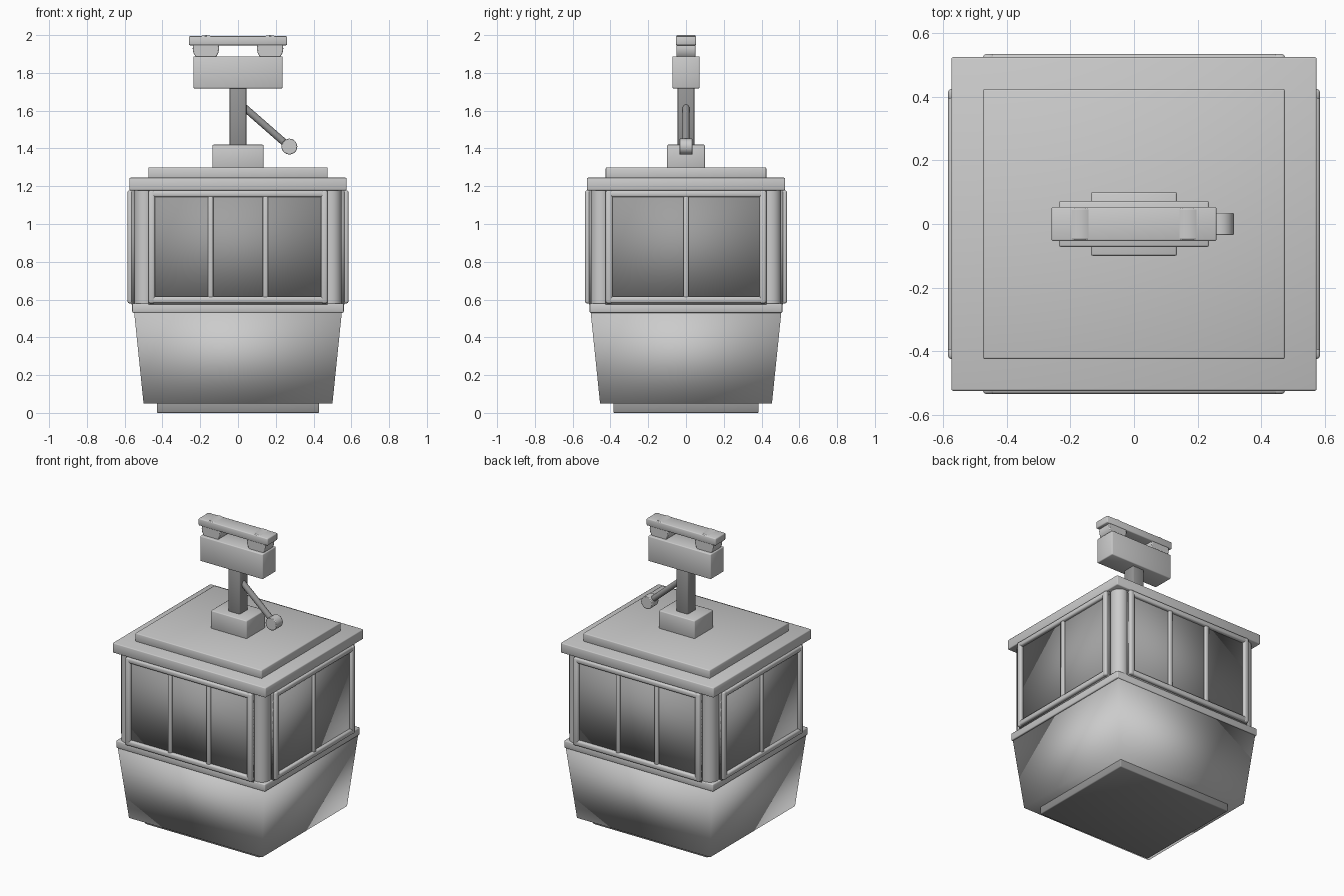
import bpy, bmesh
from math import radians
from mathutils import Vector

if "Cube" in bpy.data.objects:
    bpy.data.objects.remove(bpy.data.objects["Cube"])


def material(name, value):
    mat = bpy.data.materials.new(name)
    mat.diffuse_color = (value, value, value, 1)
    mat.use_nodes = True
    mat.node_tree.nodes["Principled BSDF"].inputs["Base Color"].default_value = mat.diffuse_color
    return mat


DARK = material("dark_metal", 0.3)
GLASS = material("tinted_glass", 0.35)


def add_object(name, bm, bevel=0.0, angle=180, mat=None):
    mesh = bpy.data.meshes.new(name)
    bmesh.ops.recalc_face_normals(bm, faces=bm.faces)
    for f in bm.faces:
        f.smooth = True
    bm.to_mesh(mesh)
    bm.free()
    obj = bpy.data.objects.new(name, mesh)
    bpy.context.collection.objects.link(obj)
    if mat:
        mesh.materials.append(mat)
    if bevel:
        mod = obj.modifiers.new("bevel", 'BEVEL')
        mod.width = bevel
        mod.segments = 2
    if angle < 180:
        bpy.context.view_layer.objects.active = obj
        obj.select_set(True)
        bpy.ops.object.shade_smooth_by_angle(angle=radians(angle))
        obj.select_set(False)
    return obj


def block(name, hx, hy, z0, z1, top=None, center=(0, 0), bevel=0.006, mat=None):
    """Box given half sizes; top gives other half sizes for a taper."""
    tx, ty = top or (hx, hy)
    cx, cy = center
    bm = bmesh.new()
    bmesh.ops.create_cube(bm, size=2)
    for v in bm.verts:
        up = v.co.z > 0
        v.co = ((tx if up else hx) * v.co.x + cx,
                (ty if up else hy) * v.co.y + cy, z1 if up else z0)
    return add_object(name, bm, bevel, mat=mat)


def rod(name, a, b, r, sides=16, bevel=0.0, mat=None):
    """Cylinder running from a to b."""
    a, b = Vector(a), Vector(b)
    bm = bmesh.new()
    bmesh.ops.create_cone(bm, cap_ends=True, segments=sides, radius1=r,
                          radius2=r, depth=(b - a).length)
    rot = (b - a).to_track_quat('Z', 'Y')
    for v in bm.verts:
        v.co = rot @ v.co + (a + b) / 2
    return add_object(name, bm, bevel, 35, mat)


# Cabin hull
block("base_plate", 0.43, 0.385, 0.0, 0.06, mat=DARK)
block("lower_tub", 0.50, 0.455, 0.05, 0.535, top=(0.55, 0.505), bevel=0)
block("waist_band", 0.56, 0.51, 0.53, 0.58)
block("roof", 0.575, 0.525, 1.178, 1.245)
block("roof_upper", 0.475, 0.425, 1.24, 1.30)

# Rounded corner posts
for i, (sx, sy) in enumerate(((1, 1), (1, -1), (-1, 1), (-1, -1))):
    rod(f"corner_post_{i}", (sx * 0.493, sy * 0.448, 0.57),
        (sx * 0.493, sy * 0.448, 1.19), 0.056, 24)


# Windows: glass, frame bars and mullions on each side
def window(name, half, depth, mullions, along_x, sign):
    def bar(part, u0, u1, z0, z1, t, bevel=0.01, mat=None, inset=0.0):
        u, d = (u0 + u1) / 2, sign * (depth - inset)
        h = (u1 - u0) / 2
        size, c = ((h, t), (u, d)) if along_x else ((t, h), (d, u))
        block(f"{name}_{part}", *size, z0, z1, center=c, bevel=bevel, mat=mat)
    w = 0.036
    bar("glass", -half, half, 0.575, 1.185, 0.01, 0, GLASS, 0.012)
    bar("frame_side_a", -half, -half + w, 0.58, 1.178, 0.0185)
    bar("frame_side_b", half - w, half, 0.58, 1.178, 0.0185)
    bar("frame_bottom", -half, half, 0.581, 0.617, 0.018)
    bar("frame_top", -half, half, 1.142, 1.177, 0.018)
    for i, u in enumerate(mullions):
        bar(f"mullion_{i}", u - 0.014, u + 0.014, 0.60, 1.16, 0.014, 0.007)


for sign, front, side in ((-1, "front", "left"), (1, "back", "right")):
    window(front + "_window", 0.475, 0.5165, (-0.145, 0.145), True, sign)
    window(side + "_window", 0.425, 0.5665, (0,), False, sign)

# Hanger
block("hanger_pedestal", 0.135, 0.10, 1.295, 1.42)
block("hanger_stem", 0.044, 0.044, 1.41, 1.73, mat=DARK)
block("grip_head", 0.236, 0.072, 1.718, 1.888)
block("grip_top_plate", 0.26, 0.054, 1.946, 1.994)
for s, part in ((-1, "left"), (1, "right")):
    rod("grip_roller_" + part, (s * 0.17, -0.05, 1.93), (s * 0.17, 0.05, 1.93),
        0.07, 20, 0.005)

# Release lever
rod("lever_arm", (0.03, 0, 1.62), (0.27, 0, 1.41), 0.019, mat=DARK)
rod("lever_knob", (0.272, -0.035, 1.41), (0.272, 0.035, 1.41), 0.042, 20, 0.004)
